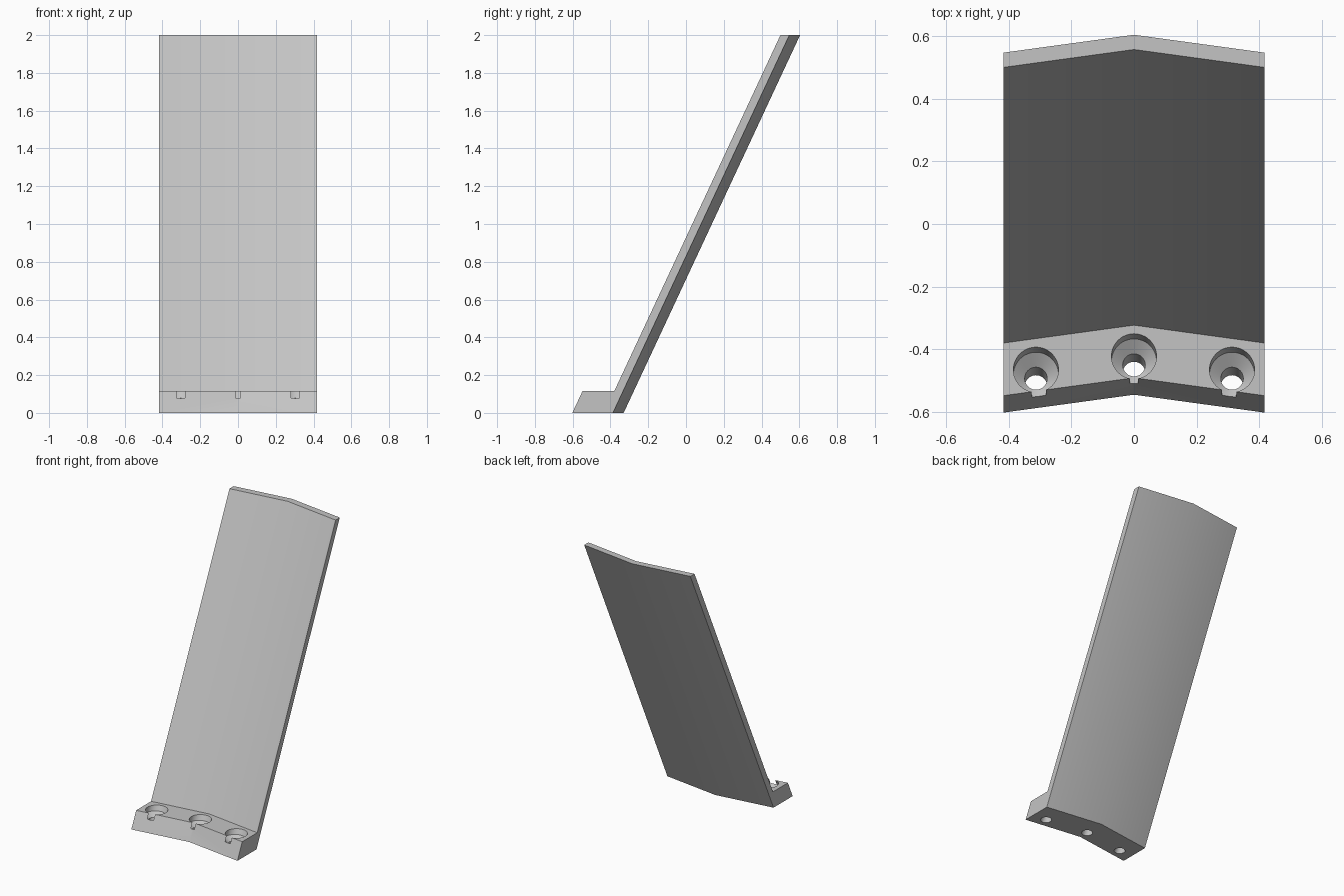
import bpy, bmesh, math

cube = bpy.data.objects.get("Cube")
if cube:
    bpy.data.objects.remove(cube)

HALF_W, RIDGE, SLOPE, FOOT_H = 0.417, 0.057, 0.467, 0.115

grey = bpy.data.materials.new("light grey")
grey.use_nodes = True
grey.diffuse_color = (0.55, 0.55, 0.55, 1)
grey.node_tree.nodes["Principled BSDF"].inputs["Base Color"].default_value = grey.diffuse_color


def chevron(x):
    """Backward offset of the bent section at x."""
    return RIDGE * (1 - abs(x) / HALF_W)


def loft(name, rings):
    """Skin closed rings and cap both ends."""
    bm = bmesh.new()
    loops = [[bm.verts.new(p) for p in ring] for ring in rings]
    for a, b in zip(loops, loops[1:]):
        for i in range(len(a)):
            j = (i + 1) % len(a)
            bm.faces.new((a[i], a[j], b[j], b[i]))
    bm.faces.new(loops[0])
    bm.faces.new(loops[-1])
    bmesh.ops.recalc_face_normals(bm, faces=bm.faces[:])
    mesh = bpy.data.meshes.new(name)
    bm.to_mesh(mesh)
    bm.free()
    mesh.materials.append(grey)
    obj = bpy.data.objects.new(name, mesh)
    bpy.context.collection.objects.link(obj)
    return obj


# Leaning panel and foot: one side profile swept across the shallow V
profile = [(-0.602, 0), (-0.548, FOOT_H), (-0.38, FOOT_H),
           (0.5, 2), (0.547, 2), (-0.387, 0)]
panel = loft("leaning_panel_with_foot",
             [[(x, y + chevron(x), z) for y, z in profile] for x in (-HALF_W, 0, HALF_W)])

# Countersunk screw holes, parallel to the panel's lean
hole_steps = [(0.036, -0.05), (0.036, 0.055), (0.072, 0.08), (0.072, FOOT_H + 0.002)]
cutters = []
for x in (-0.313, 0, 0.313):
    rings = []
    for r, z in hole_steps:
        cy = -0.476 + chevron(x) - RIDGE + SLOPE * z
        rings.append([(x + r * math.cos(t), cy + r * math.sin(t), z)
                      for t in (math.tau * i / 48 for i in range(48))])
    cutter = loft("screw_hole_cutter", rings)
    cutter.hide_render = True
    cutters.append(cutter)
    cut = panel.modifiers.new("screw hole", "BOOLEAN")
    cut.operation = "DIFFERENCE"
    cut.solver = "EXACT"
    cut.object = cutter

# Apply the cuts and smooth the gentle bend
bpy.ops.object.select_all(action="DESELECT")
bpy.context.view_layer.objects.active = panel
panel.select_set(True)
for m in list(panel.modifiers):
    bpy.ops.object.modifier_apply(modifier=m.name)
for c in cutters:
    bpy.data.objects.remove(c)
bpy.ops.object.shade_smooth_by_angle(angle=math.radians(30))
